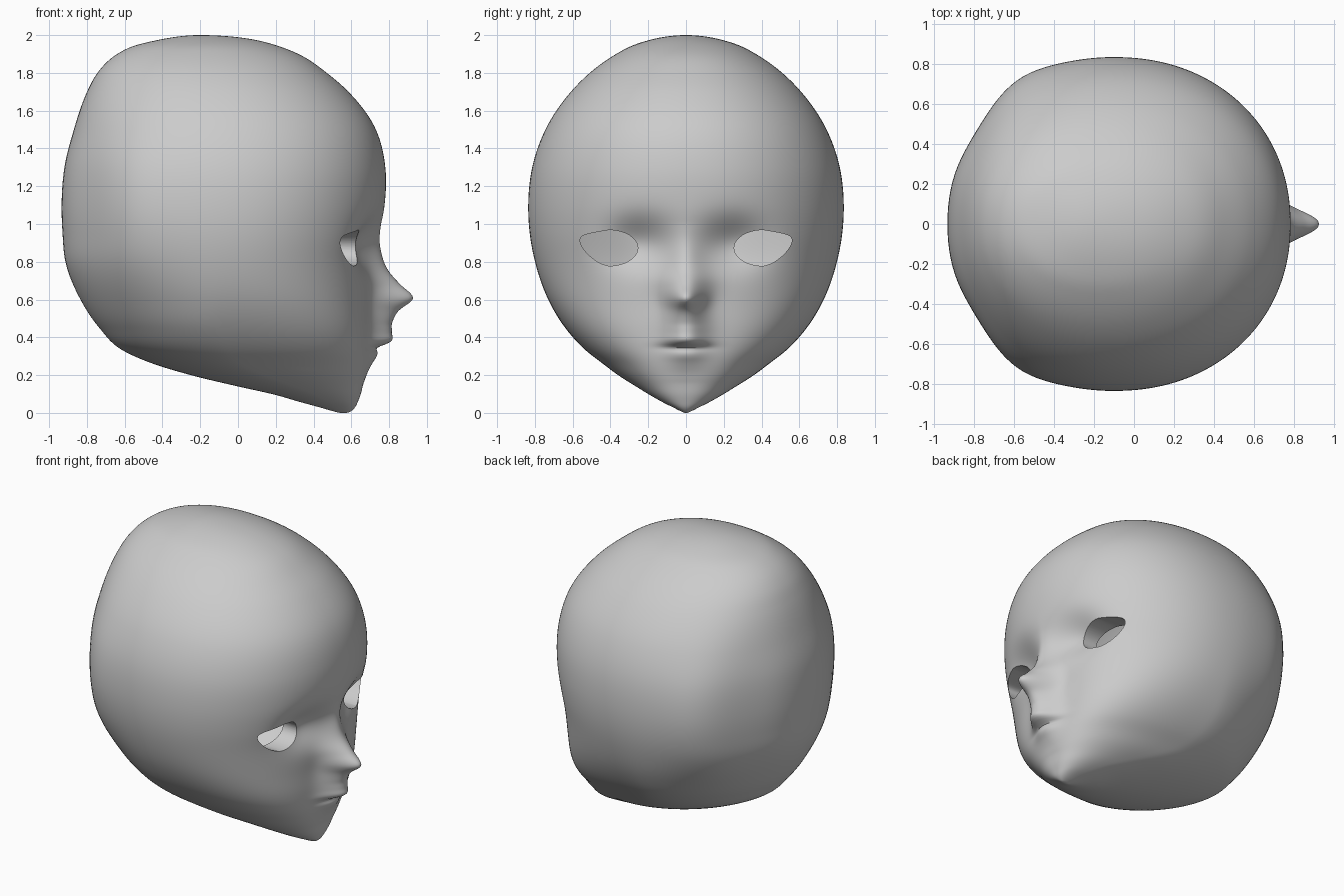
import bpy, bmesh, math

if "Cube" in bpy.data.objects:
    bpy.data.objects.remove(bpy.data.objects["Cube"])

# Horizontal section profile: z, front x, back x, centre x, half width
SECTIONS = [
    (0, .57, .55, .56, 0), (.01, .60, .50, .55, .03), (.03, .62, .43, .53, .07),
    (.06, .635, .32, .48, .13), (.1, .65, .18, .40, .20), (.14, .66, 0, .30, .265),
    (.2, .675, -.25, .14, .36), (.26, .685, -.45, .02, .44), (.33, .69, -.61, -.05, .53),
    (.45, .695, -.735, -.1, .64), (.6, .70, -.835, -.1, .73), (.8, .725, -.915, -.1, .80),
    (.95, .755, -.93, -.1, .828), (1.1, .777, -.935, -.1, .836), (1.3, .78, -.92, -.1, .815),
    (1.5, .73, -.87, -.1, .745), (1.7, .585, -.80, -.12, .61), (1.8, .47, -.745, -.14, .51),
    (1.9, .32, -.64, -.16, .37), (1.94, .22, -.56, -.17, .295), (1.975, .09, -.42, -.18, .19),
    (2, -.2, -.2, -.2, 0)]
# Height of the nose and mouth above the face, by z
NOSE = [(.47, 0), (.52, .045), (.55, .09), (.575, .155), (.605, .213), (.63, .208), (.68, .155),
        (.75, .085), (.85, .035), (.92, .012), (1.0, 0)]
MOUTH = [(.16, 0), (.22, .01), (.27, .03), (.30, .048), (.33, .05), (.347, .035), (.36, .09),
         (.378, .125), (.42, .125), (.47, .12), (.54, .085), (.60, .03), (.66, 0)]


def smooth_interp(xs, ys, x):
    """Cubic Hermite through the knots."""
    n = len(xs)
    i = max(0, min(n - 2, sum(1 for k in xs if k <= x) - 1))

    def chord(j):
        return (ys[j + 1] - ys[j]) / (xs[j + 1] - xs[j])

    def slope(j):
        if j in (0, n - 1):
            return chord(min(j, n - 2))
        h0, h1 = xs[j] - xs[j - 1], xs[j + 1] - xs[j]
        return (chord(j - 1) * h1 + chord(j) * h0) / (h0 + h1)
    h = xs[i + 1] - xs[i]
    t = (x - xs[i]) / h
    return ((2*t**3 - 3*t*t + 1) * ys[i] + (t**3 - 2*t*t + t) * h * slope(i)
            + (3*t*t - 2*t**3) * ys[i + 1] + (t**3 - t*t) * h * slope(i + 1))


def bump(table, z):
    if not table[0][0] < z < table[-1][0]:
        return 0
    return max(0, smooth_interp([p[0] for p in table], [p[1] for p in table], z))


def gauss(d, s):
    return math.exp(-.5 * (d / s) ** 2)


def spow(v, p):
    return math.copysign(abs(v) ** p, v)


# Head: stacked sections, with nose, lips and eye sockets pushed along x
ROWS, COLS = 250, 192
knots = [math.acos(max(-1, 1 - s[0])) for s in SECTIONS]
columns = [[s[k] for s in SECTIONS] for k in range(1, 5)]
bm = bmesh.new()
rings = []
for r in range(1, ROWS):
    phi = math.pi * r / ROWS
    z = 1 - math.cos(phi)
    xf, xb, xc, w = (smooth_interp(knots, c, phi) for c in columns)
    nose, mouth = bump(NOSE, z), bump(MOUTH, z)
    nose_w = .058 + .018 * gauss(z - .72, .07)
    p_front = .94 - .18 * gauss(z - .36, .2)     # fuller cheeks
    p_back = .94 + .19 * gauss(z - .42, .25)     # slimmer nape
    corner = gauss(z - 1.05, .4)                 # boxier back of the skull
    ring = []
    for c in range(COLS):
        t = 2 * math.pi * c / COLS
        a = t - .6 * math.sin(t)          # finer columns on the face
        p = p_front if math.cos(a) > 0 else p_back
        ca, y = spow(math.cos(a), p), w * spow(math.sin(a), p)
        x = xc + ca * ((xf - xc) if ca > 0 else (xc - xb))
        if ca > 0:
            push = nose * gauss(y, nose_w) + mouth * gauss(y, .075)
            push -= .09 * gauss(abs(y) - .25, .12) * gauss(z - .9, .09)
            x += push * min(1, ca * 3)
        else:
            y *= 1 + corner * (.035 * gauss(x + .6, .13) - .09 * gauss(x + .84, .09))
        ring.append(bm.verts.new((x, y, z)))
    rings.append(ring)
for lo, hi in zip(rings, rings[1:]):
    for c in range(COLS):
        d = (c + 1) % COLS
        bm.faces.new((lo[c], lo[d], hi[d], hi[c]))
for ring, tip in ((rings[0], (.56, 0, 0)), (rings[-1], (-.2, 0, 2))):
    v = bm.verts.new(tip)
    for c in range(COLS):
        bm.faces.new((ring[c], ring[(c + 1) % COLS], v))
# Soften the section seams a little
for _ in range(4):
    bmesh.ops.smooth_vert(bm, verts=bm.verts, factor=.5, use_axis_x=True, use_axis_y=True)
bmesh.ops.recalc_face_normals(bm, faces=bm.faces)


def to_object(bm, name):
    me = bpy.data.meshes.new(name)
    bm.to_mesh(me)
    bm.free()
    ob = bpy.data.objects.new(name, me)
    bpy.context.collection.objects.link(ob)
    return ob


head = to_object(bm, "head")
mat = bpy.data.materials.new("plain grey")
mat.diffuse_color = (.6, .6, .6, 1)
mat.use_nodes = True
mat.node_tree.nodes["Principled BSDF"].inputs["Base Color"].default_value = mat.diffuse_color
head.data.materials.append(mat)


# Eye cutters: almond prisms whose slanted inner end sits just behind the face
def eye_floor(y):
    return .475 - .28 * (abs(y) - .41)


bm = bmesh.new()
for side in (1, -1):
    inner, outer = [], []
    for k in range(48):
        t = 2 * math.pi * k / 48
        co = max(0, math.cos(t))
        y = side * (.408 + .153 * math.cos(t))
        z = .873 + .04 * co * co + .095 * math.sin(t) * (1 - .25 * co)
        inner.append(bm.verts.new((eye_floor(y), y, z)))
        outer.append(bm.verts.new((1.2, y, z)))
    bm.faces.new(inner)
    bm.faces.new(outer)
    for k in range(48):
        j = (k + 1) % 48
        bm.faces.new((inner[k], inner[j], outer[j], outer[k]))
bmesh.ops.recalc_face_normals(bm, faces=bm.faces)
cutter = to_object(bm, "eye_cutter")
cutter.hide_render = True

bpy.context.view_layer.objects.active = head
head.select_set(True)
mod = head.modifiers.new("eye holes", 'BOOLEAN')
mod.operation, mod.solver, mod.object = 'DIFFERENCE', 'EXACT', cutter
bpy.ops.object.modifier_apply(modifier=mod.name)
bpy.data.objects.remove(cutter)

# Open the eye sockets into the hollow head, leaving only the rim walls
bm = bmesh.new()
bm.from_mesh(head.data)
floors = []
for f in bm.faces:
    p = f.calc_center_median()
    if (.25 < abs(p.y) < .57 and .76 < p.z < .98
            and all(abs(v.co.x - eye_floor(v.co.y)) < .002 for v in f.verts)):
        floors.append(f)
bmesh.ops.delete(bm, geom=floors, context='FACES')
bm.to_mesh(head.data)
bm.free()
bpy.ops.object.shade_smooth_by_angle(angle=math.radians(45))
